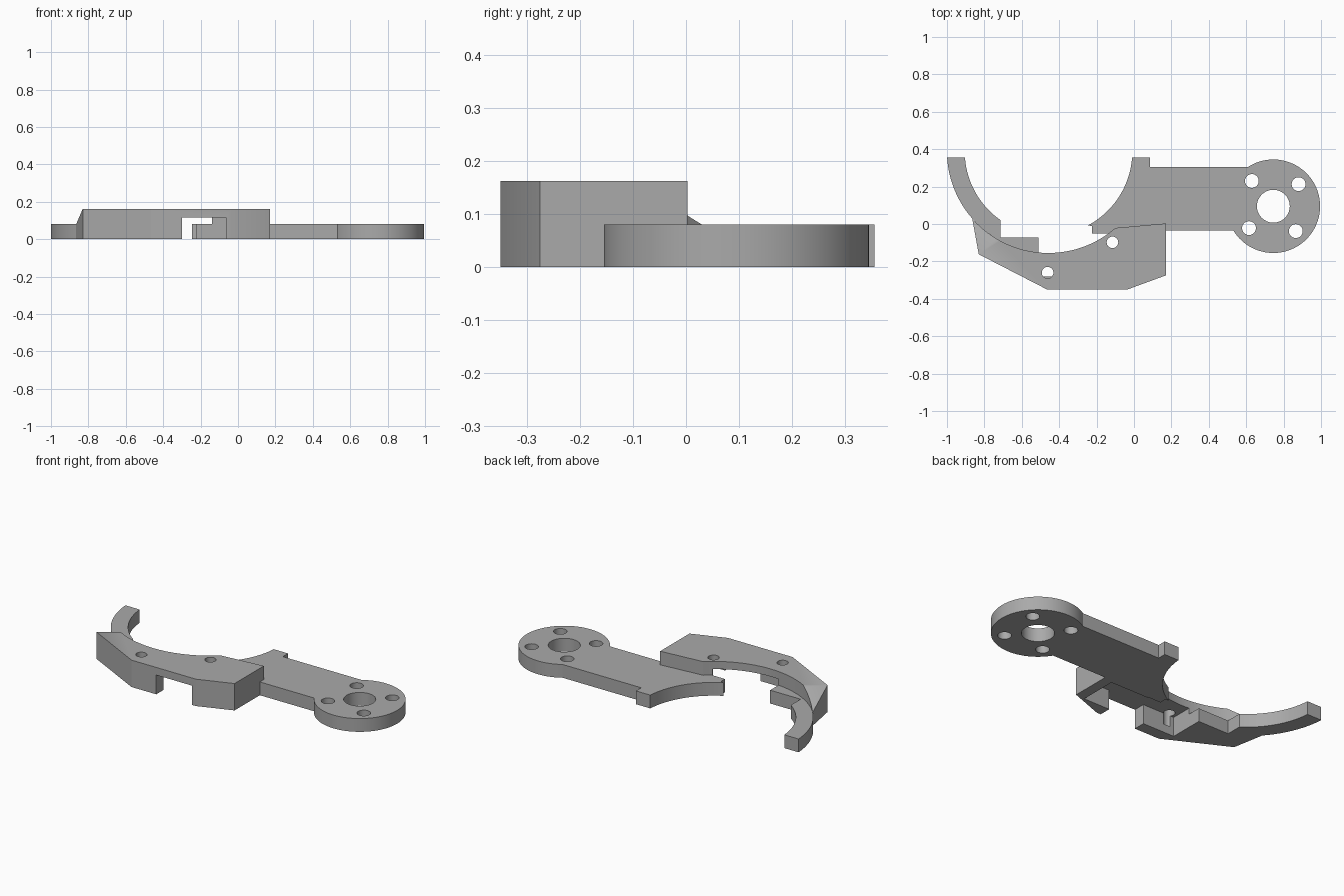
import bpy, bmesh, math
from mathutils import Vector

cube = bpy.data.objects.get("Cube")
if cube:
    bpy.data.objects.remove(cube, do_unlink=True)

grey = bpy.data.materials.new("plain_grey")
grey.use_nodes = True
grey.diffuse_color = (0.4, 0.4, 0.4, 1)
grey.node_tree.nodes["Principled BSDF"].inputs["Base Color"].default_value = (0.4, 0.4, 0.4, 1)

THICK, TALL, ROOF = 0.08, 0.162, 0.116
RING = (-0.457, 0.388)
INNER, OUTER = 0.448, 0.543
DISC = (0.745, 0.095)


def arc(centre, r, start, end, n=40):
    """Points on a circle between two angles in radians."""
    steps = [start + (end - start) * i / n for i in range(n + 1)]
    return [(centre[0] + r * math.cos(a), centre[1] + r * math.sin(a)) for a in steps]


def ring_angle(r, x, right=False):
    """Angle on the lower half of the ring circle at a given x."""
    return -math.acos((x - RING[0]) / r)


def ring_side(r, y, side):
    """Angle on the ring circle at a given y, on one side."""
    a = math.asin((y - RING[1]) / r)
    return a if side > 0 else -math.pi - a


def prism(name, outline, z0, z1):
    bm = bmesh.new()
    face = bm.faces.new([bm.verts.new((x, y, z0)) for x, y in outline])
    out = bmesh.ops.extrude_face_region(bm, geom=[face])
    top = [v for v in out["geom"] if isinstance(v, bmesh.types.BMVert)]
    bmesh.ops.translate(bm, verts=top, vec=(0, 0, z1 - z0))
    bmesh.ops.recalc_face_normals(bm, faces=bm.faces)
    mesh = bpy.data.meshes.new(name)
    bm.to_mesh(mesh)
    bm.free()
    mesh.materials.append(grey)
    obj = bpy.data.objects.new(name, mesh)
    bpy.context.collection.objects.link(obj)
    return obj


def cut(obj, outline, z0, z1):
    """Subtract a prism and bake the result."""
    cutter = prism("cutter", outline, z0, z1)
    mod = obj.modifiers.new("cut", "BOOLEAN")
    mod.operation, mod.solver, mod.object = "DIFFERENCE", "EXACT", cutter
    bpy.context.view_layer.objects.active = obj
    bpy.ops.object.modifier_apply(modifier=mod.name)
    bpy.data.objects.remove(cutter, do_unlink=True)


def drill(obj, x, y, r, z0=-0.1):
    cut(obj, arc((x, y), r, 0, 2 * math.pi * 31 / 32, 31), z0, 0.3)


# Mounting plate with round end and curved jaw
plate_outline = [(0.085, 0.355)]
plate_outline += arc(RING, INNER, ring_side(INNER, 0.355, 1), ring_angle(INNER, -0.245))
plate_outline += [(-0.225, -0.012), (-0.225, -0.05), (0.168, -0.05), (0.168, -0.035)]
low = -math.pi + math.asin(0.13 / 0.25)
high = math.pi - math.asin(0.21 / 0.25)
plate_outline += arc(DISC, 0.25, low, high, 64)
plate_outline += [(0.085, 0.305)]
plate = prism("mounting_plate", plate_outline, 0, THICK)
drill(plate, *DISC, 0.088)
for x, y in [(0.63, 0.23), (0.88, 0.213), (0.615, -0.022), (0.865, -0.038)]:
    drill(plate, x, y, 0.037)

# Curved claw with square ledge
claw_outline = arc(RING, OUTER, ring_side(OUTER, 0.355, -1), ring_angle(OUTER, -0.51))
claw_outline += [(-0.51, -0.073), (-0.713, -0.073)]
claw_outline += arc(RING, INNER, ring_angle(INNER, -0.713), ring_side(INNER, 0.355, -1))
claw = prism("curved_claw", claw_outline, 0, THICK)

# Raised bridge arm
arm_outline = [(-0.83, -0.162), (-0.465, -0.35), (-0.035, -0.35),
               (0.17, -0.275), (0.17, 0.003)]
arm_outline += arc(RING, OUTER, ring_angle(OUTER, -0.1), ring_angle(OUTER, -0.865))
arm = prism("bridge_arm", arm_outline, 0, TALL)

# Sloped facet where the arm meets the claw
corner, inside, tip = (Vector(p) for p in
                       [(-0.83, -0.162, TALL), (-0.72, -0.087, TALL), (-0.865, 0.03, THICK)])
normal = (inside - corner).cross(tip - corner).normalized()
if normal.z < 0:
    normal.negate()
bm = bmesh.new()
bm.from_mesh(arm.data)
cutres = bmesh.ops.bisect_plane(bm, geom=bm.verts[:] + bm.edges[:] + bm.faces[:],
                                plane_co=corner, plane_no=normal, dist=1e-5, clear_outer=True)
bmesh.ops.holes_fill(bm, edges=[e for e in bm.edges if e.is_boundary])
bmesh.ops.recalc_face_normals(bm, faces=bm.faces)
bm.to_mesh(arm.data)
bm.free()

# Underside pocket and front notch
cut(arm, [(-0.51, -0.28), (-0.3, -0.28), (-0.3, -0.5), (-0.063, -0.5), (-0.063, -0.28),
          (0.11, -0.28), (0.11, -0.055), (-0.14, -0.055), (-0.14, 0.2), (-0.51, 0.2)],
    -0.1, ROOF)
for x, y in [(-0.462, -0.26), (-0.115, -0.098)]:
    drill(arm, x, y, 0.031, 0.05)

# Smooth the curved walls, keep edges sharp
for obj in (plate, claw, arm):
    bpy.ops.object.select_all(action="DESELECT")
    obj.select_set(True)
    bpy.context.view_layer.objects.active = obj
    bpy.ops.object.shade_smooth_by_angle(angle=math.radians(25))
